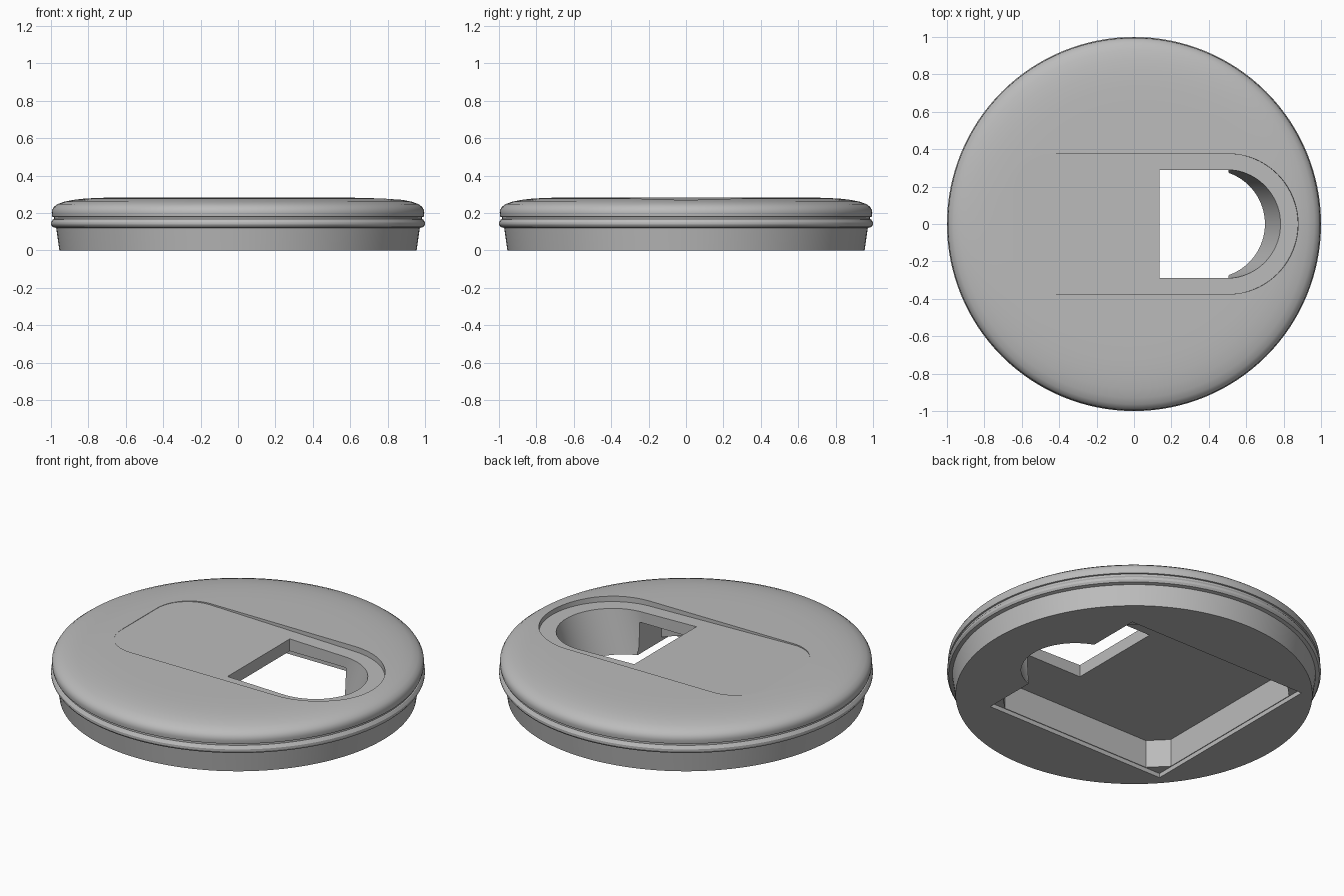
import bpy, bmesh
from math import sin, cos, pi

cube = bpy.data.objects.get("Cube")
if cube:
    bpy.data.objects.remove(cube, do_unlink=True)

# One plain grey plastic
grey = bpy.data.materials.new("plain_grey")
grey.use_nodes = True
colour = (0.5, 0.5, 0.5, 1)
grey.diffuse_color = colour
grey.node_tree.nodes["Principled BSDF"].inputs["Base Color"].default_value = colour


def make_object(name, bm):
    bmesh.ops.recalc_face_normals(bm, faces=bm.faces[:])
    mesh = bpy.data.meshes.new(name)
    bm.to_mesh(mesh)
    bm.free()
    mesh.materials.append(grey)
    obj = bpy.data.objects.new(name, mesh)
    bpy.context.collection.objects.link(obj)
    return obj


def bridge(bm, lower, upper):
    n = len(lower)
    for i in range(n):
        j = (i + 1) % n
        bm.faces.new((lower[i], lower[j], upper[j], upper[i]))


def lathe(name, profile, steps):
    """Closed solid of revolution with flat caps."""
    bm = bmesh.new()
    rings = [[bm.verts.new((r * cos(2 * pi * k / steps), r * sin(2 * pi * k / steps), z))
              for k in range(steps)] for r, z in profile]
    for a, b in zip(rings, rings[1:]):
        bridge(bm, a, b)
    bm.faces.new(rings[0])
    bm.faces.new(rings[-1])
    return make_object(name, bm)


def prism(name, outline, low, high, lean=lambda x, z: 0):
    """Upright block; low gives the floor height at x, lean slants its walls."""
    bm = bmesh.new()
    loops = []
    for height in (low, lambda x: high):
        loops.append([bm.verts.new((x + lean(x, height(x)), y, height(x))) for x, y in outline])
    bridge(bm, *loops)
    for loop in loops:
        bm.faces.new(loop)
    return make_object(name, bm)


def arc(cx, cy, r, start, end, steps):
    return [(cx + r * cos(start + (end - start) * i / steps),
             cy + r * sin(start + (end - start) * i / steps)) for i in range(steps + 1)]


def square(cx, half, cut=0):
    """Square outline with optional chamfered corners."""
    if not cut:
        return [(cx + sx * half, sy * half) for sx, sy in ((1, 1), (-1, 1), (-1, -1), (1, -1))]
    h, k = half, half - cut
    return [(cx + x, y) for x, y in
            ((h, k), (k, h), (-k, h), (-h, k), (-h, -k), (-k, -h), (k, -h), (h, -k))]


# Lid: tapered plug, sealing bead, groove and rounded cap
lid = lathe("lid", [
    (0.955, 0), (0.972, 0.12), (0.992, 0.125), (1.0, 0.137), (1.0, 0.15),
    (0.99, 0.165), (0.985, 0.167), (0.985, 0.178), (0.993, 0.18), (0.996, 0.2),
    (0.994, 0.216), (0.985, 0.232), (0.965, 0.247), (0.93, 0.26), (0.88, 0.27),
    (0.82, 0.277), (0.74, 0.281), (0.62, 0.283)], 128)

# Slider track with a floor that deepens towards the opening
track = (arc(0.51, 0, 0.375, -pi / 2, pi / 2, 40)
         + arc(-0.44, 0.17, 0.205, pi / 2, pi, 12)
         + arc(-0.44, -0.17, 0.205, pi, 1.5 * pi, 12))
track_cut = prism("track_cutter", track, lambda x: 0.265 - 0.024 * x, 0.4,
                  lambda x, z: 0.34 * (z - 0.27) if x > 0.511 and z < 0.27 else 0)

# Opening with a slanted round end
opening = arc(0.495, 0, 0.29, -pi / 2, pi / 2, 40) + [(0.135, 0.29), (0.135, -0.29)]
opening_cut = prism("opening_cutter", opening, lambda x: -0.05, 0.35,
                    lambda x, z: 0.34 * (z - 0.25) if x > 0.2 else 0)

# Underside pocket: shallow square step, then a deeper chamfered square
step_cut = prism("step_cutter", square(-0.083, 0.591), lambda x: -0.05, 0.025)
pocket_cut = prism("pocket_cutter", square(-0.083, 0.587, 0.095), lambda x: -0.02, 0.19)

bpy.context.view_layer.objects.active = lid
for cutter in (track_cut, step_cut, pocket_cut, opening_cut):
    mod = lid.modifiers.new(cutter.name, "BOOLEAN")
    mod.operation = "DIFFERENCE"
    mod.solver = "EXACT"
    mod.object = cutter
    bpy.ops.object.modifier_apply(modifier=mod.name)
    bpy.data.objects.remove(cutter, do_unlink=True)

# Smooth curves, crisp cut edges
for obj in bpy.context.selected_objects:
    obj.select_set(False)
lid.select_set(True)
bpy.ops.object.shade_smooth_by_angle(angle=pi / 6)
